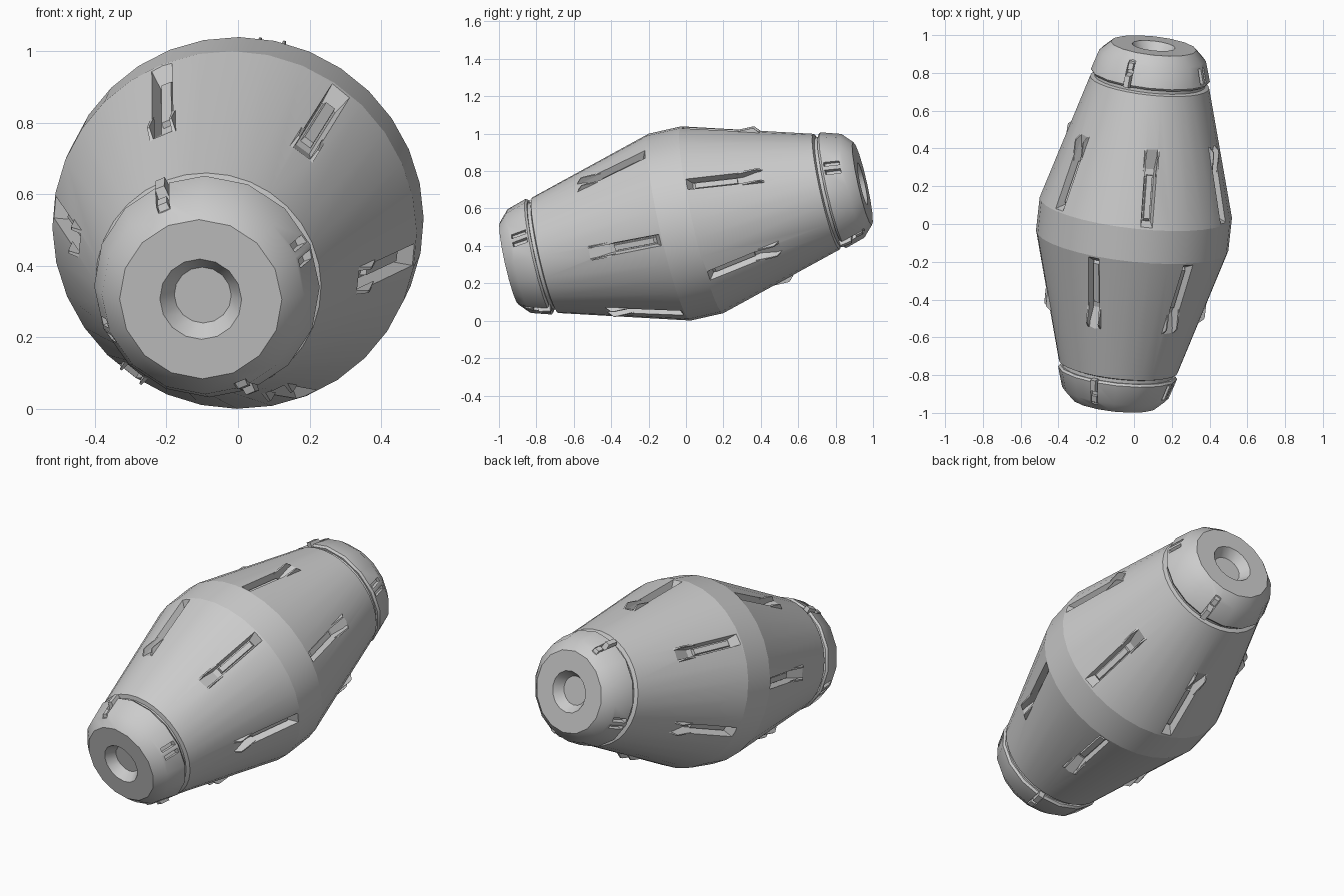
import bpy, bmesh
from math import sin, cos, pi, radians
from mathutils import Vector

if "Cube" in bpy.data.objects:
    bpy.data.objects.remove(bpy.data.objects["Cube"])

AXIS = Vector((0.107, 0.97, 0.219)).normalized()
POSE = Vector((0, 1, 0)).rotation_difference(AXIS).to_matrix().to_4x4()
POSE.translation = (0, 0, 0.52)


def finish(name, bm):
    bmesh.ops.recalc_face_normals(bm, faces=bm.faces)
    me = bpy.data.meshes.new(name)
    bm.to_mesh(me)
    bm.free()
    ob = bpy.data.objects.new(name, me)
    ob.matrix_world = POSE
    bpy.context.collection.objects.link(ob)
    return ob


def lathe(name, profile, n, phase=0.0):
    """Closed solid of revolution about local Y from (axial, radius) pairs."""
    bm = bmesh.new()
    rings = []
    for t, r in profile:
        rings.append([bm.verts.new((r * cos(2 * pi * i / n + phase), t,
                                    r * sin(2 * pi * i / n + phase))) for i in range(n)])
    for a, b in zip(rings, rings[1:]):
        for i in range(n):
            j = (i + 1) % n
            bm.faces.new((a[i], a[j], b[j], b[i]))
    bm.faces.new(rings[0])
    bm.faces.new(rings[-1])
    return finish(name, bm)


def block(bm, side, angle, section, w_low, w_high, offset=0.0):
    """Tapered block; section = low start, low end, high end, high start (axial, radius)."""
    a = radians(angle)
    rad, tan = Vector((cos(a), 0, sin(a))), Vector((-sin(a), 0, cos(a)))
    loops = []
    for sgn in (-1, 1):
        loop = []
        for k, (t, r) in enumerate(section):
            w = w_low if k < 2 else w_high
            loop.append(bm.verts.new(rad * r + tan * (offset + sgn * w / 2)
                                     + Vector((0, side * t, 0))))
        loops.append(loop)
    p, q = loops
    bm.faces.new(p)
    bm.faces.new(q[::-1])
    for i in range(4):
        j = (i + 1) % 4
        bm.faces.new((p[j], p[i], q[i], q[j]))


def cut(ob, bm):
    cutter = finish("cutter", bm)
    cutter.hide_render = True
    mod = ob.modifiers.new("cut", 'BOOLEAN')
    mod.operation, mod.solver, mod.object = 'DIFFERENCE', 'EXACT', cutter
    bpy.context.view_layer.objects.active = ob
    bpy.ops.object.modifier_apply(modifier=mod.name)
    bpy.data.objects.remove(cutter)


def smooth(ob, deg):
    bpy.ops.object.select_all(action='DESELECT')
    ob.select_set(True)
    bpy.context.view_layer.objects.active = ob
    bpy.ops.object.shade_smooth_by_angle(angle=radians(deg))


def R(t, h=0.0):
    """Cone radius at axial distance t, plus height h."""
    return 0.512 - (t - 0.09) * 0.2826 + h


# Double cone shell with a middle band and narrow necks under the caps
half = [(0.09, 0.512), (0.775, 0.317), (0.782, 0.295), (0.82, 0.295)]
shell = lathe("shell", [(-t, r) for t, r in reversed(half)] + half, 32)

# Vents: ramped slots, six on each half, staggered by thirty degrees
slots, lips, bars = bmesh.new(), bmesh.new(), bmesh.new()
for side, start in ((-1, 53), (1, 23)):
    for k in range(6):
        ang = start + 60 * k
        block(slots, side, ang, [(0.125, R(0.125, -0.05)), (0.39, R(0.39, -0.05)),
                                 (0.53, R(0.53, 0.01)), (0.09, R(0.09, 0.02))], 0.046, 0.07)
        block(bars, side, ang, [(0.12, R(0.12, -0.055)), (0.36, R(0.36, -0.055)),
                                (0.36, R(0.36, -0.033)), (0.14, R(0.14, -0.033))], 0.036, 0.03)
        for o in (-0.034, 0.034):
            block(lips, side, ang, [(0.36, R(0.36, -0.01)), (0.51, R(0.51, -0.01)),
                                    (0.475, R(0.475, 0.02)), (0.46, R(0.46, 0.018))],
                  0.012, 0.007, o)
cut(shell, slots)
smooth(shell, 14)
finish("vent_lips", lips)
finish("vent_bars", bars)

# End caps with chamfer and tapered socket, plus latches at quarter turns
latches = bmesh.new()
for side, name in ((-1, "front_cap"), (1, "back_cap")):
    prof = [(0.80, 0.29), (0.80, 0.308), (0.812, 0.317), (0.92, 0.284),
            (0.973, 0.228), (0.973, 0.115), (0.92, 0.08)]
    cap = lathe(name, [(side * t, r) for t, r in prof], 16, radians(23))
    notches = bmesh.new()
    for k in range(4):
        ang = 23 + 90 * k
        if k % 2:
            # single raised latch sitting in a narrow notch
            block(notches, side, ang, [(0.79, 0.285), (0.945, 0.262),
                                       (0.96, 0.36), (0.79, 0.36)], 0.036, 0.05)
            block(latches, side, ang, [(0.79, 0.27), (0.87, 0.27),
                                       (0.86, 0.318), (0.80, 0.33)], 0.034, 0.028)
            block(latches, side, ang, [(0.885, 0.26), (0.935, 0.25),
                                       (0.925, 0.283), (0.89, 0.293)], 0.034, 0.028)
        else:
            # pair of narrow grooves
            for o in (-0.024, 0.024):
                block(notches, side, ang, [(0.825, 0.285), (0.90, 0.265),
                                           (0.915, 0.34), (0.815, 0.35)], 0.022, 0.03, o)
    cut(cap, notches)
    smooth(cap, 30)
finish("latches", latches)
